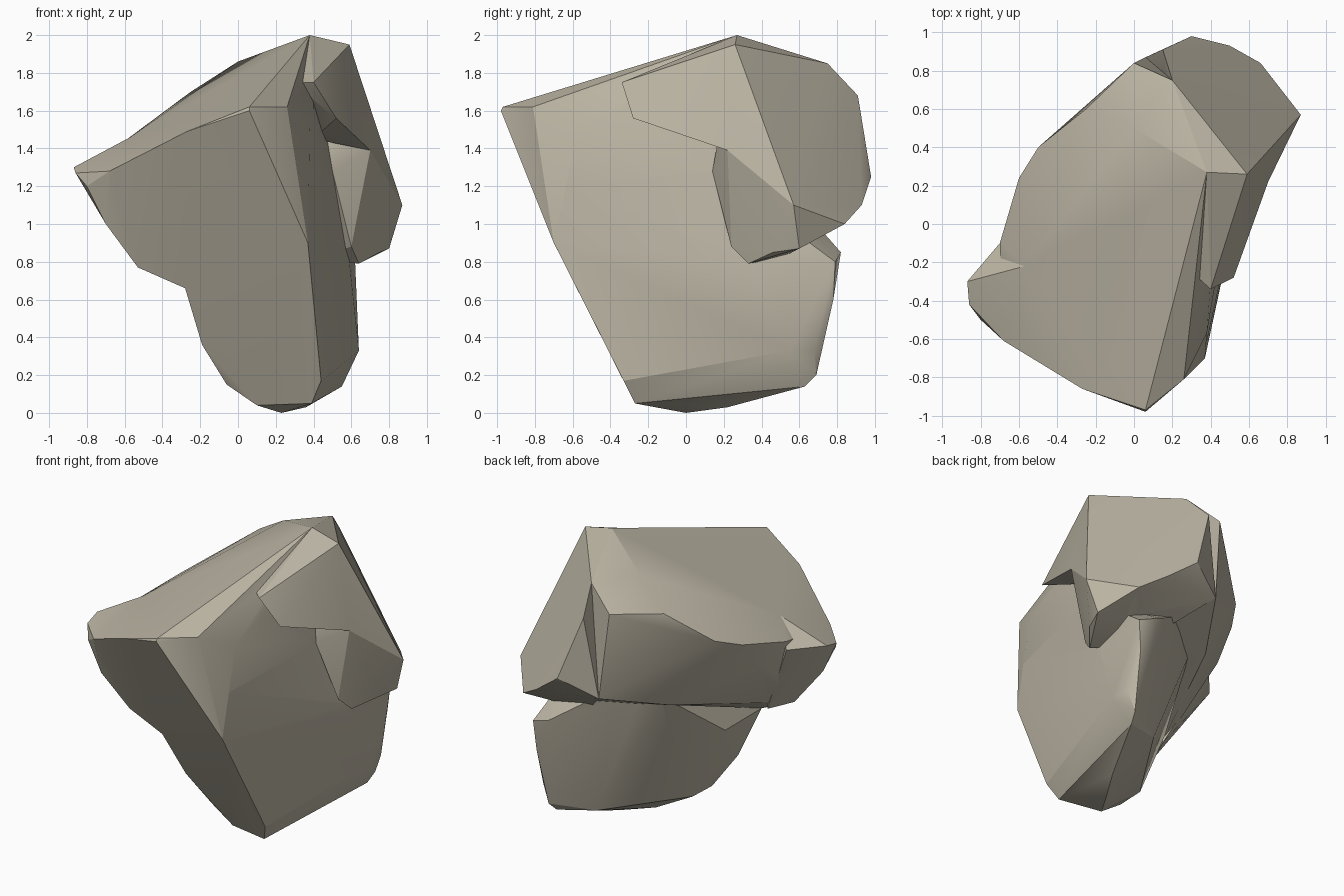
import bpy, bmesh, math

cube = bpy.data.objects.get("Cube")
if cube:
    bpy.data.objects.remove(cube, do_unlink=True)

stone = bpy.data.materials.new("warm_grey_stone")
stone.use_nodes = True
colour = (0.5, 0.46, 0.37, 1)
stone.diffuse_color = colour
stone.node_tree.nodes["Principled BSDF"].inputs["Base Color"].default_value = colour


def chunk(name, *corners):
    """Faceted convex stone chunk spanning the given corners."""
    bm = bmesh.new()
    for corner in corners:
        bm.verts.new(corner)
    hull = bmesh.ops.convex_hull(bm, input=bm.verts)
    loose = {g for g in hull["geom_interior"] + hull["geom_unused"] if isinstance(g, bmesh.types.BMVert)}
    bmesh.ops.delete(bm, geom=list(loose), context="VERTS")
    bmesh.ops.dissolve_limit(bm, angle_limit=math.radians(2), verts=bm.verts, edges=bm.edges)
    bmesh.ops.recalc_face_normals(bm, faces=bm.faces)
    mesh = bpy.data.meshes.new(name)
    bm.to_mesh(mesh)
    bm.free()
    mesh.materials.append(stone)
    obj = bpy.data.objects.new(name, mesh)
    bpy.context.collection.objects.link(obj)
    return obj


def between(start, end, amount=0.5):
    """Point part of the way along an edge."""
    return tuple(a + (b - a) * amount for a, b in zip(start, end))


def shifted(point, x=0, y=0, z=0):
    """Copy of a corner moved along the axes."""
    return (point[0] + x, point[1] + y, point[2] + z)


# Landmark corners shared by neighbouring chunks
peak = (.38, .27, 2)
shoulder = (.59, .26, 1.95)
front_tip = (.06, -.98, 1.6)
chip_corner = (.26, -.81, 1.62)
chip_side = (.38, -.57, 1.5)
chip_bottom = (.37, -.7, .9)
knob_root = (-.68, -.61, 1.28)
knob_bottom = (-.53, -.43, .77)
knob_crown = (-.57, -.22, 1.46)
knob_back = (-.7, -.1, 1.3)
notch_front = (-.28, -.43, .66)
ledge_tip = (.7, .22, 1.39)
notch_inner = (.5, .14, 1.28)
back_crest = (.2, .75, 1.85)
back_corner = (.15, .91, 1.68)
back_low = (.06, .87, 1.13)
back_left_low = (-.2, .46, 1)

# Upper mass with the sloping top
rock = chunk(
    "rock", front_tip, chip_corner, chip_side, chip_bottom, shifted(front_tip, y=.01, z=.02),
    (-.27, -.86, 1.49), knob_root, knob_crown, shifted(knob_back, z=.06), notch_front, knob_bottom,
    (-.6, .24, 1.44), (-.5, .4, 1.5), (-.25, .6, 1.7), (0, .84, 1.72), (0, .5, 1.86),
    back_crest, peak, (.4, -.3, 1.6), (.17, -.4, 1.73), notch_inner, (.5, .6, .9),
    back_low, back_left_low, (-.6, .1, 1.24),
)

# Blunt corner knob
knob = chunk(
    "corner_knob", knob_root, knob_crown, knob_back, knob_bottom, shifted(knob_bottom, .08, .18),
    (-.87, -.3, 1.3), (-.86, -.42, 1.27), (-.8, -.5, 1.2), (-.7, -.5, 1), (-.3, -.5, 1.2),
)

# Thick slab overhanging the side
slab = chunk(
    "side_slab", peak, shoulder, ledge_tip, back_crest, back_corner, (.4, -.34, 1.75),
    (.52, -.28, 1.56), (.3, -.25, 1.75), (.4, .1, 1.45), (.25, .3, 1.5),
)

# Steep back flank hanging below the slab
flank = chunk(
    "back_flank", peak, shoulder, ledge_tip, notch_inner, back_crest, back_corner, back_low,
    between(shoulder, back_crest), (.6, .24, .88), (.64, .33, .79), (.75, .46, .85),
    (.8, .6, .87), (.87, .57, 1.1), (.66, .84, 1), (.5, .93, 1.1), (.3, .98, 1.25),
    (.4, .5, .82), (.25, .5, 1.2),
)

# Tapering foot, flush with the front face, with a worn lower edge
heel, toe = (.64, .55, .33), (.44, -.33, .17)
foot = chunk(
    "foot", chip_bottom, between(chip_bottom, chip_side), notch_inner, notch_front,
    toe, shifted(toe, -.05, .06, -.12), heel, shifted(heel, -.02, .13), shifted(heel, -.09, .08, -.19),
    shifted(heel, -.07, .14, -.13), (.1, -.2, .04), (.23, 0, 0), (.36, .22, .03),
    (.3, .55, .17), (.6, .78, .6), (.62, .79, .8), (.59, .35, .8), (.48, .82, .85),
    (.1, .6, 1.1), shifted(back_left_low, .08, -.06), shifted(notch_front, y=.4),
    (-.19, -.3, .36), (-.17, -.1, .34), (-.06, -.2, .15), (-.05, 0, .15),
)

# Fuse the chunks into one boulder
parts = (knob, slab, flank, foot)
for part in parts:
    fuse = rock.modifiers.new("fuse_" + part.name, "BOOLEAN")
    fuse.operation = "UNION"
    fuse.solver = "EXACT"
    fuse.object = part
bpy.context.view_layer.update()
fused = bpy.data.meshes.new_from_object(rock.evaluated_get(bpy.context.evaluated_depsgraph_get()))
rock.modifiers.clear()
rock.data = fused
for part in parts:
    bpy.data.objects.remove(part, do_unlink=True)

# Soft facets, crisp broken edges
bpy.ops.object.select_all(action="DESELECT")
rock.select_set(True)
bpy.context.view_layer.objects.active = rock
bpy.ops.object.shade_smooth_by_angle(angle=math.radians(24))
